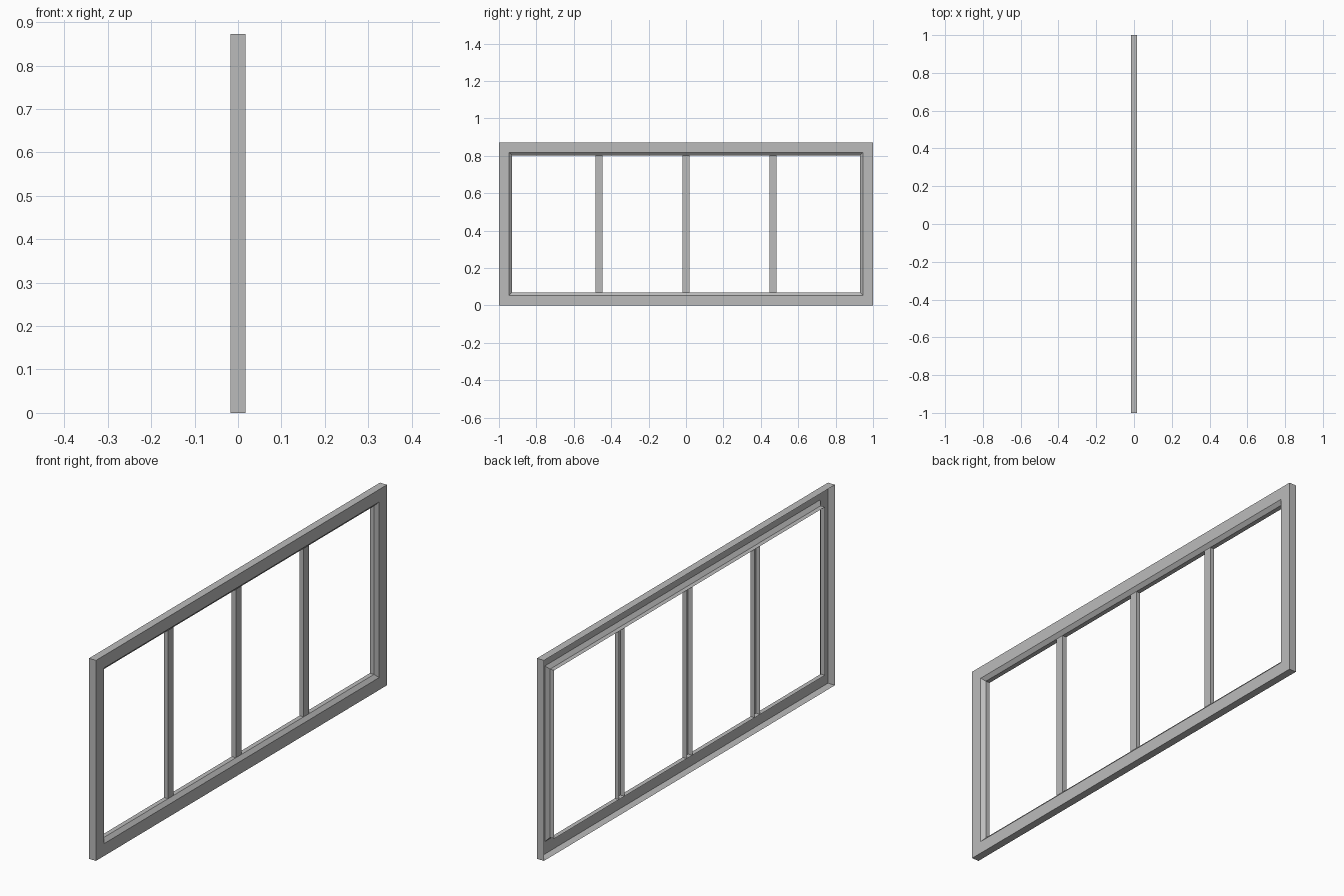
import bpy
import bmesh

cube = bpy.data.objects.get("Cube")
if cube:
    bpy.data.objects.remove(cube, do_unlink=True)

HEIGHT = 0.872
BACK, FRONT, BAR_FRONT = -0.017, 0.017, 0.003
FACE, LIP = 0.054, 0.07      # insets of the flat face and of the opening
BAR_HALF = 0.019

grey = bpy.data.materials.new("frame_grey")
grey.use_nodes = True
colour = (0.5, 0.5, 0.5, 1)
grey.diffuse_color = colour
grey.node_tree.nodes["Principled BSDF"].inputs["Base Color"].default_value = colour


def skin(name, rows, closed):
    """Join successive rows of points with quads."""
    bm = bmesh.new()
    rows = [[bm.verts.new(p) for p in row] for row in rows]
    count = len(rows[0])
    for a, b in zip(rows, rows[1:]):
        for k in range(count if closed else count - 1):
            n = (k + 1) % count
            bm.faces.new((a[k], a[n], b[n], b[k]))
    mesh = bpy.data.meshes.new(name)
    bm.to_mesh(mesh)
    bm.free()
    mesh.materials.append(grey)
    obj = bpy.data.objects.new(name, mesh)
    bpy.context.collection.objects.link(obj)


def ring(x, inset):
    y, low, high = 1 - inset, inset, HEIGHT - inset
    return [(x, -y, low), (x, y, low), (x, y, high), (x, -y, high)]


# Outer frame: mitred channel, open at the back, with a chamfered opening
profile = [(BACK, 0), (FRONT, 0), (FRONT, FACE), (BAR_FRONT, LIP), (BACK, LIP)]
skin("outer_frame", [ring(x, inset) for x, inset in profile], True)

# Upright bars: open-backed channels dividing the opening into four
section = [(BACK, -BAR_HALF), (BAR_FRONT, -BAR_HALF),
           (BAR_FRONT, BAR_HALF), (BACK, BAR_HALF)]
for name, centre in (("right_bar", -0.466), ("middle_bar", 0), ("left_bar", 0.466)):
    skin(name, [[(x, centre + y, z) for x, y in section]
                for z in (LIP, HEIGHT - LIP)], False)
